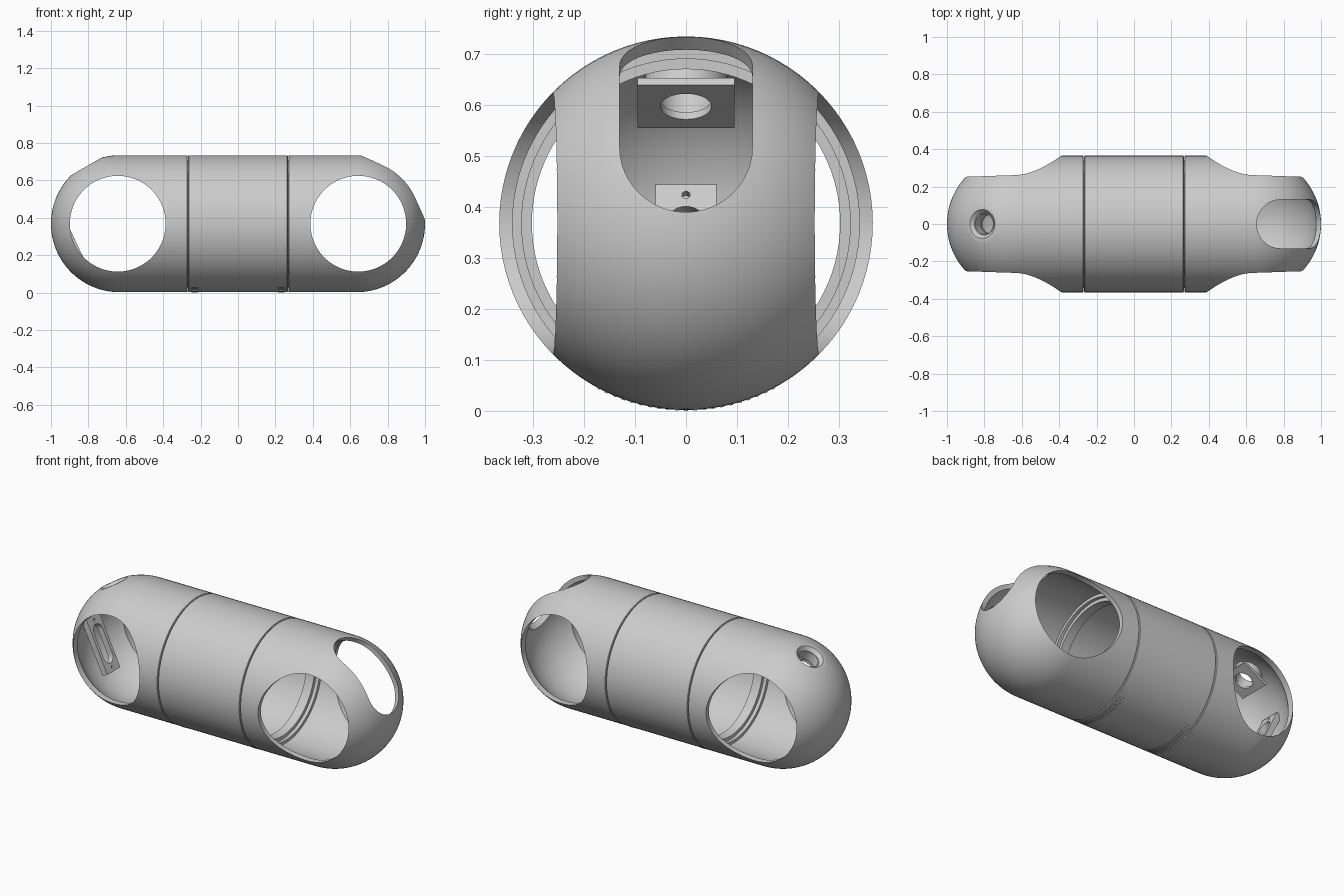
import bpy, bmesh
from math import sin, cos, pi, radians
from mathutils import Matrix, Vector

old = bpy.data.objects.get("Cube")
if old:
    bpy.data.objects.remove(old, do_unlink=True)

R, WALL, MID = 0.366, 0.026, 0.368      # outer radius, wall, axis height
CX, SEAM = 0.634, 0.268                 # centre of the round ends, seam position

grey = bpy.data.materials.new("light grey plastic")
grey.use_nodes = True
grey.diffuse_color = (0.6, 0.6, 0.6, 1)
grey.node_tree.nodes["Principled BSDF"].inputs["Base Color"].default_value = (0.6, 0.6, 0.6, 1)


def make_object(name, bm, matrix=None):
    bmesh.ops.remove_doubles(bm, verts=bm.verts, dist=1e-5)
    if matrix:
        bm.transform(matrix)
    bmesh.ops.recalc_face_normals(bm, faces=bm.faces)
    mesh = bpy.data.meshes.new(name)
    bm.to_mesh(mesh)
    bm.free()
    mesh.materials.append(grey)
    obj = bpy.data.objects.new(name, mesh)
    bpy.context.collection.objects.link(obj)
    return obj


def lathe(name, profile, steps=96):
    """Turn a closed (x, radius) profile around the long axis."""
    bm = bmesh.new()
    rings = []
    for i in range(steps):
        a = 2 * pi * i / steps
        rings.append([bm.verts.new((x, r * cos(a), MID + r * sin(a))) for x, r in profile])
    for i in range(steps):
        a, b = rings[i], rings[(i + 1) % steps]
        for j in range(len(profile)):
            k = (j + 1) % len(profile)
            if profile[j][1] == 0 and profile[k][1] == 0:
                continue
            quad = [a[j], a[k], b[k], b[j]]
            if profile[j][1] == 0:
                quad.pop()
            elif profile[k][1] == 0:
                quad.pop(2)
            bm.faces.new(quad)
    return make_object(name, bm)


def prism(name, outline, low, high, matrix):
    bm = bmesh.new()
    bottom = [bm.verts.new((u, v, low)) for u, v in outline]
    top = [bm.verts.new((u, v, high)) for u, v in outline]
    bm.faces.new(bottom)
    bm.faces.new(top)
    for i in range(len(outline)):
        k = (i + 1) % len(outline)
        bm.faces.new((bottom[i], bottom[k], top[k], top[i]))
    return make_object(name, bm, matrix)


def stadium(half, r, n=24):
    """Outline with round ends; half = 0 gives a circle."""
    pts = []
    for side in (1, -1):
        for i in range(n + (half > 0)):
            a = -pi / 2 + pi * i / n + (0 if side > 0 else pi)
            pts.append((side * half + r * cos(a), r * sin(a)))
    return pts


def rect(a, b):
    return [(-a, -b), (a, -b), (a, b), (-a, b)]


def frame(origin, direction):
    """Local z along direction, local y along the model's y."""
    w = Vector(direction).normalized()
    v = Vector((0, 1, 0))
    m = Matrix((v.cross(w), v, w)).transposed().to_4x4()
    return Matrix.Translation(origin) @ m


def cut(obj, *cutters):
    for c in cutters:
        c.hide_render = True
        mod = obj.modifiers.new("cut", 'BOOLEAN')
        mod.operation, mod.solver, mod.object = 'DIFFERENCE', 'EXACT', c
        bpy.context.view_layer.objects.active = obj
        bpy.ops.object.modifier_apply(modifier=mod.name)
        bpy.data.objects.remove(c, do_unlink=True)


def end_shell(name, side):
    """Hollow tube closed by a half sphere."""
    n, inner = 28, R - WALL
    arc = [i / n * pi / 2 for i in range(n)]
    x0 = SEAM + 0.002
    pts = [(x0, R - 0.004), (x0 + 0.003, R)]
    pts += [(CX + R * sin(a), R * cos(a)) for a in arc] + [(CX + R, 0)]
    pts += [(CX + inner, 0)] + [(CX + inner * sin(a), inner * cos(a)) for a in reversed(arc)]
    pts.append((x0, inner))
    return lathe(name, [(side * x, r) for x, r in pts])


def side_hole(side):
    m = Matrix.Translation((side * 0.643, 0, MID)) @ Matrix.Rotation(pi / 2, 4, 'X')
    return prism("side_hole_cutter", stadium(0, 0.256, 48), -0.6, 0.6, m)


# Main body: tube between two rounded ends
s = SEAM - 0.002
lathe("middle_tube", [(-s, R - 0.004), (-s + 0.003, R), (s - 0.003, R), (s, R - 0.004),
                      (s, R - WALL), (-s, R - WALL)])
slot_end = end_shell("slot_end", 1)
port_end = end_shell("port_end", -1)

# End with a long rounded slot facing out and up
slot_frame = frame((CX, 0, MID), (1, 0, 1))
cut(slot_end, side_hole(1),
    prism("slot_cutter", stadium(0.113, 0.13), 0.1, 0.6, slot_frame))

# End with a flattened spot and a countersunk round port
port_frame = frame((-CX, 0, MID), (-cos(radians(60)), 0, sin(radians(60))))
bm = bmesh.new()
bmesh.ops.create_cone(bm, cap_ends=True, segments=48, radius1=0.054, radius2=0.082, depth=0.03)
countersink = make_object("countersink_cutter", bm, port_frame @ Matrix.Translation((0, 0, 0.344)))
cut(port_end, side_hole(-1),
    prism("flat_cutter", rect(0.2, 0.2), 0.354, 0.5, port_frame),
    prism("port_cutter", stadium(0, 0.055), 0.2, 0.5, port_frame),
    countersink)

# Port fittings inside the shell
sleeve = prism("port_sleeve", stadium(0, 0.08), 0.275, 0.335, port_frame)
cut(sleeve, prism("sleeve_cutter", stadium(0, 0.055), 0.2, 0.5, port_frame))
plate = prism("port_plate", rect(0.085, 0.095), 0.264, 0.28, port_frame)
cut(plate, prism("plate_cutter", stadium(0, 0.05), 0.2, 0.5, port_frame))

# Inner bracket with a rounded window and two screw holes
bracket_frame = frame((-0.88, 0, 0.3), (0.9, 0, 0.43))
bracket = prism("inner_bracket", rect(0.16, 0.06), -0.035, 0, bracket_frame)
cut(bracket, prism("window_cutter", stadium(0.072, 0.04), -0.1, 0.1, bracket_frame))
for u in (-0.137, 0.137):
    cut(bracket, prism("screw_cutter", stadium(0, 0.008, 8), -0.02, 0.1,
                       bracket_frame @ Matrix.Translation((u, 0, 0))))

# Stepped joining rings behind the seams
for side, label in ((-1, "port"), (1, "slot")):
    pts = [(0.235, 0.342), (0.31, 0.342), (0.31, 0.322), (0.29, 0.322), (0.29, 0.302), (0.235, 0.302)]
    lathe(label + "_joining_ring", [(side * x, r) for x, r in pts])

# Fine raised ribs under the middle tube
for side, label in ((-1, "port"), (1, "slot")):
    bm = bmesh.new()
    for i in range(-10, 11):
        turn = Matrix.Translation((0, 0, MID)) @ Matrix.Rotation(radians(2.8 * i), 4, 'X')
        place = turn @ Matrix.Translation((side * 0.232, 0, -R)) @ Matrix.Diagonal((0.034, 0.007, 0.003, 1))
        bmesh.ops.create_cube(bm, size=1, matrix=place)
    make_object(label + "_bottom_ribs", bm)

# Smooth shading with sharp edges kept
bpy.ops.object.select_all(action='DESELECT')
for obj in bpy.context.collection.objects:
    if obj.type == 'MESH' and grey.name in obj.data.materials:
        obj.select_set(True)
        bpy.context.view_layer.objects.active = obj
bpy.ops.object.shade_smooth_by_angle(angle=radians(30))
